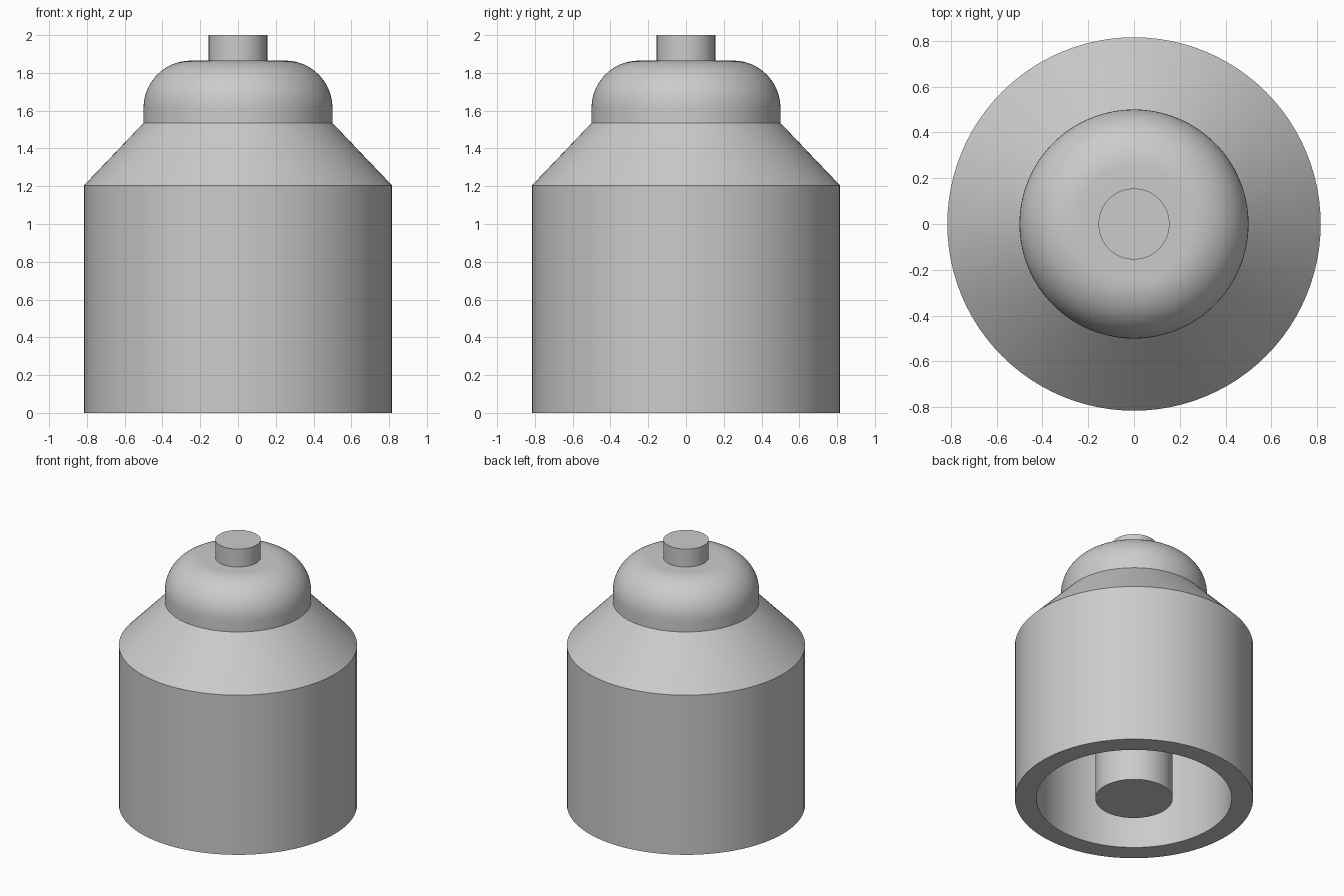
import bpy
import math

if "Cube" in bpy.data.objects:
    bpy.data.objects.remove(bpy.data.objects["Cube"], do_unlink=True)

SEGMENTS = 96

grey = bpy.data.materials.new("plain_grey")
grey.use_nodes = True
colour = (0.6, 0.6, 0.6, 1)
grey.diffuse_color = colour
grey.node_tree.nodes["Principled BSDF"].inputs["Base Color"].default_value = colour


def lathe(name, profile):
    """Revolve a (radius, height) profile that starts and ends on the axis."""
    verts, rings, faces = [], [], []
    for r, z in profile:
        count = SEGMENTS if r > 0 else 1
        rings.append([len(verts) + i for i in range(count)])
        for i in range(count):
            a = math.tau * i / SEGMENTS
            verts.append((r * math.cos(a), r * math.sin(a), z))
    for low, high in zip(rings, rings[1:]):
        for i in range(SEGMENTS):
            j = (i + 1) % SEGMENTS
            if len(low) == 1:
                faces.append((low[0], high[j], high[i]))
            elif len(high) == 1:
                faces.append((low[i], low[j], high[0]))
            else:
                faces.append((low[i], low[j], high[j], high[i]))
    mesh = bpy.data.meshes.new(name)
    mesh.from_pydata(verts, [], faces)
    mesh.materials.append(grey)
    obj = bpy.data.objects.new(name, mesh)
    bpy.context.collection.objects.link(obj)
    bpy.ops.object.select_all(action="DESELECT")
    obj.select_set(True)
    bpy.context.view_layer.objects.active = obj
    bpy.ops.object.shade_smooth_by_angle(angle=math.radians(30))
    return obj


# Hollow body with central post, sloped shoulder, domed cap and top stem
post_r, inner_r, outer_r = 0.265, 0.668, 0.815
cap_r, fillet, stem_r = 0.5, 0.25, 0.155
shoulder_z, cap_z, cap_top = 1.205, 1.535, 1.865

profile = [(0, 0), (post_r, 0), (post_r, shoulder_z), (inner_r, shoulder_z),
           (inner_r, 0), (outer_r, 0), (outer_r, shoulder_z), (cap_r, cap_z)]
for k in range(17):
    a = math.pi / 2 * k / 16
    profile.append((cap_r - fillet + fillet * math.cos(a),
                    cap_top - fillet + fillet * math.sin(a)))
profile += [(stem_r, cap_top), (stem_r, 2), (0, 2)]

lathe("bottle_body", profile)
